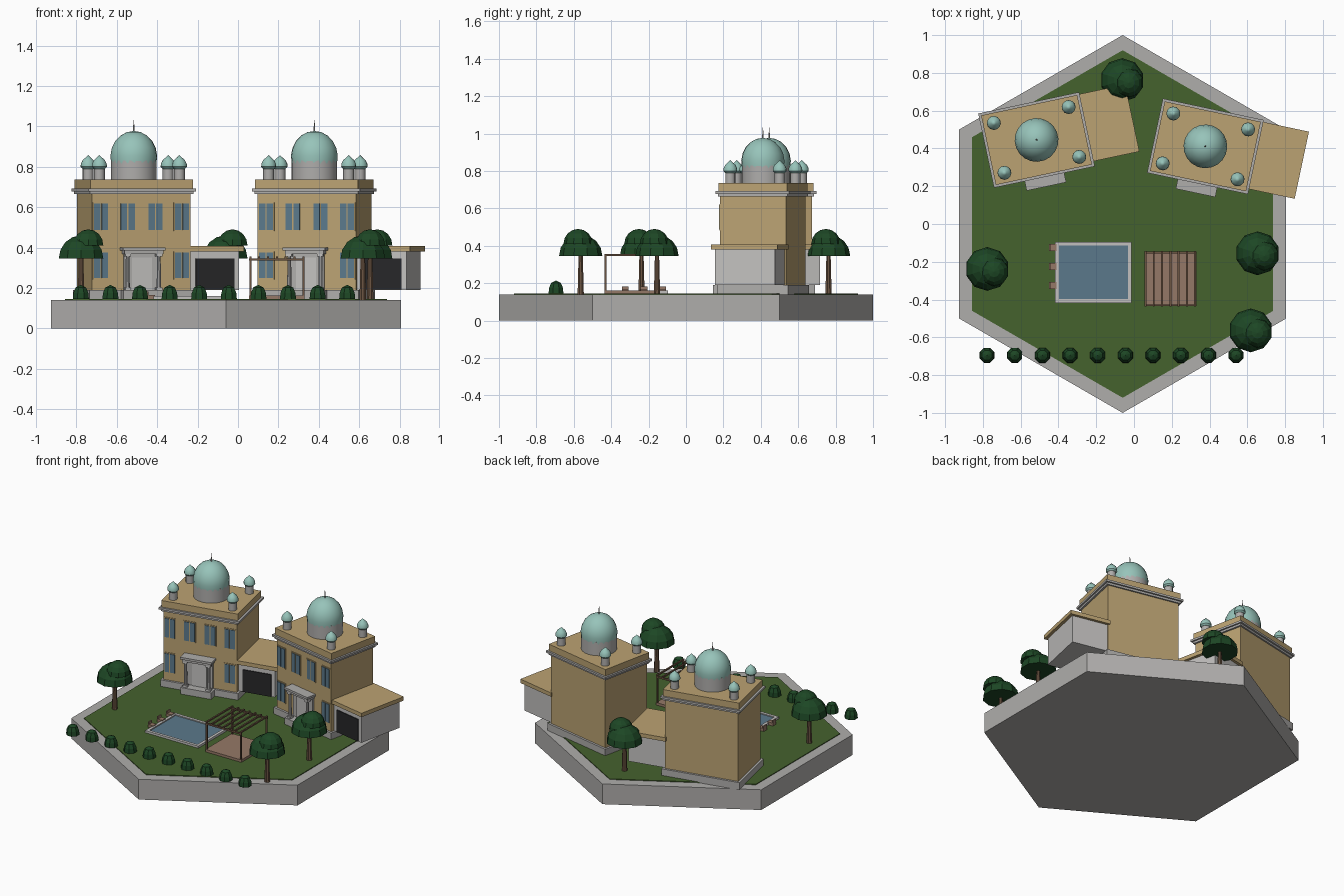
import bpy, bmesh, math
from mathutils import Matrix, Vector

if "Cube" in bpy.data.objects:
    bpy.data.objects.remove(bpy.data.objects["Cube"])


def mat(name, r, g, b):
    m = bpy.data.materials.new(name)
    m.diffuse_color = (r, g, b, 1)
    m.use_nodes = True
    m.node_tree.nodes["Principled BSDF"].inputs["Base Color"].default_value = m.diffuse_color
    return m


SAND = mat("sandstone", .50, .365, .17)
STONE = mat("grey stone", .43, .42, .41)
PALE = mat("pale stone", .54, .53, .52)
TEAL = mat("dome teal", .31, .55, .49)
BLUE = mat("glass blue", .105, .19, .26)
DARK = mat("door charcoal", .02, .02, .022)
LEAF = mat("leaf green", .012, .062, .018)
GRASS = mat("lawn green", .06, .122, .027)
WOOD = mat("wood brown", .15, .09, .055)
DECK = mat("deck brown", .30, .19, .135)

BASE = 0.145   # ground level


def finish(name, bm, m, frame=None, smooth=False):
    bmesh.ops.recalc_face_normals(bm, faces=bm.faces)
    me = bpy.data.meshes.new(name)
    bm.to_mesh(me)
    bm.free()
    me.materials.append(m)
    ob = bpy.data.objects.new(name, me)
    bpy.context.collection.objects.link(ob)
    if frame:
        ob.matrix_world = frame
    if smooth:
        bpy.ops.object.select_all(action='DESELECT')
        ob.select_set(True)
        bpy.context.view_layer.objects.active = ob
        bpy.ops.object.shade_smooth_by_angle(angle=math.radians(35))
    return ob


def box(name, x0, x1, y0, y1, z0, z1, m, frame=None):
    bm = bmesh.new()
    bmesh.ops.create_cube(bm, size=1)
    for v in bm.verts:
        v.co = ((x0 + x1) / 2 + v.co.x * (x1 - x0),
                (y0 + y1) / 2 + v.co.y * (y1 - y0),
                (z0 + z1) / 2 + v.co.z * (z1 - z0))
    return finish(name, bm, m, frame)


def lathe(name, x, y, profile, seg, m, frame=None, smooth=False):
    """Closed solid of revolution from (radius, z) pairs."""
    bm = bmesh.new()
    rings = []
    for r, z in profile:
        if r < 1e-5:
            rings.append([bm.verts.new((x, y, z))])
        else:
            rings.append([bm.verts.new((x + r * math.cos(a), y + r * math.sin(a), z))
                          for a in (2 * math.pi * (i + .5) / seg for i in range(seg))])
    for a, b in zip(rings, rings[1:]):
        for i in range(seg):
            j = (i + 1) % seg
            if len(b) == 1:
                bm.faces.new((a[i], a[j], b[0]))
            elif len(a) == 1:
                bm.faces.new((a[0], b[j], b[i]))
            else:
                bm.faces.new((a[i], a[j], b[j], b[i]))
    for ring in (rings[0], rings[-1]):
        if len(ring) > 1:
            bm.faces.new(ring)
    return finish(name, bm, m, frame, smooth)


def arc(r, z, h, n, start=0.0):
    """Elliptic dome profile; start below zero tucks the base under."""
    out = [(r * math.cos(t), z + h * math.sin(t))
           for t in (start + (math.pi / 2 - start) * i / n for i in range(n))]
    return out + [(0, z + h)]


# Hexagonal plot with lawn
lathe("plot_base", -.06, 0, [(1, 0), (1, .14)], 6, STONE)
lathe("lawn", -.06, 0, [(.92, .135), (.92, BASE)], 6, GRASS)


def window(name, x, z0, z1, f):
    box(name + "_frame", x - .041, x + .041, -.184, -.178, z0 - .006, z1 + .006, SAND, f)
    for s in (-1, 1):
        box(name + "_pane", x + s * .0195 - .016, x + s * .0195 + .016,
            -.188, -.182, z0, z1, BLUE, f)


def house(tag, x, y, angle):
    f = Matrix.Translation((x, y, 0)) @ Matrix.Rotation(math.radians(angle), 4, 'Z')

    def slab(name, w, d, z0, z1, m):
        box(f"{tag}_{name}", -w / 2, w / 2, -d / 2, d / 2, z0, z1, m, f)

    # Main block, cornice and roof
    slab("plinth", .53, .39, .14, .19, STONE)
    slab("walls", .50, .36, .19, .67, SAND)
    slab("cornice_lower", .525, .38, .664, .678, STONE)
    slab("cornice_upper", .546, .402, .678, .692, STONE)
    slab("roof", .52, .376, .692, .737, SAND)

    # Central dome with finial
    lathe(tag + "_drum", 0, 0, [(.113, .73), (.113, .83)], 24, STONE, f, True)
    lathe(tag + "_dome", 0, 0, arc(.116, .848, .129, 6, -.25), 20, TEAL, f, True)
    lathe(tag + "_finial", 0, 0, [(.005, .97), (.003, 1.0), (.001, 1.032)], 8, STONE, f)

    # Corner cupolas
    for sx in (-1, 1):
        for sy in (-1, 1):
            px, py = sx * .2025, sy * .135
            lathe(tag + "_cupola_drum", px, py, [(.027, .73), (.027, .798)], 12, STONE, f, True)
            lathe(tag + "_cupola", px, py,
                  [(.028, .79), (.037, .80), (.036, .815), (.027, .833), (.012, .846), (0, .858)],
                  12, TEAL, f, True)

    # Windows
    for sx in (-1, 1):
        for wx in (.07, .205):
            window(tag + "_upper_window", sx * wx, .488, .618, f)
        window(tag + "_lower_window", sx * .205, .248, .375, f)

    # Entrance portal
    box(tag + "_portal_step", -.105, .105, -.25, -.17, .14, .19, STONE, f)
    box(tag + "_portal_back", -.09, .09, -.19, -.17, .19, .376, STONE, f)
    box(tag + "_portal_door", -.05, .05, -.196, -.185, .19, .35, PALE, f)
    box(tag + "_portal_beam", -.098, .098, -.242, -.175, .368, .385, STONE, f)
    box(tag + "_portal_canopy", -.107, .107, -.252, -.175, .385, .40, STONE, f)
    for sx in (-1, 1):
        cx = sx * .079
        lathe(tag + "_column", cx, -.225, [(.011, .19), (.009, .37)], 10, PALE, f, True)
        for z in (.19, .355):
            box(tag + "_column_block", cx - .015, cx + .015, -.24, -.21, z, z + .013, PALE, f)

    # Garage wing
    box(tag + "_garage", .24, .50, -.155, .172, .19, .38, PALE, f)
    box(tag + "_garage_roof", .24, .52, -.173, .19, .38, .407, SAND, f)
    box(tag + "_garage_door", .28, .475, -.161, -.152, .192, .345, DARK, f)


house("left_house", -.516, .445, 12)
house("right_house", .378, .411, -12)

# Swimming pool
PX0, PX1, PY0, PY1, RIM = -.418, -.012, -.418, -.095, .02
box("pool_water", PX0 + .01, PX1 - .01, PY0 + .01, PY1 - .01, .14, .153, BLUE)
for name, x0, x1, y0, y1 in (("left", PX0, PX0 + RIM, PY0, PY1),
                             ("right", PX1 - RIM, PX1, PY0, PY1),
                             ("front", PX0 + RIM, PX1 - RIM, PY0, PY0 + RIM),
                             ("back", PX0 + RIM, PX1 - RIM, PY1 - RIM, PY1)):
    box("pool_rim_" + name, x0, x1, y0, y1, .14, .16, PALE)

# Poolside seats
for i in range(3):
    y = -.125 - .1 * i
    box("pool_seat", -.45, -.41, y - .018, y + .018, .145, .165, DECK)
    box("pool_seat_back", -.45, -.442, y - .018, y + .018, .165, .182, DECK)

# Pergola
box("pergola_deck", .055, .33, -.435, -.145, .14, .162, DECK)
for x in (.061, .324):
    for y in (-.43, -.15):
        box("pergola_post", x - .005, x + .005, y - .005, y + .005, .16, .345, WOOD)
for y in (-.43, -.15):
    box("pergola_beam", .055, .33, y - .005, y + .005, .335, .346, WOOD)
for i in range(7):
    x = .061 + i * .0438
    box("pergola_slat", x - .005, x + .005, -.437, -.143, .346, .356, WOOD)

# Trees
for x, y in ((-.063, .762), (-.777, -.238), (.654, -.155), (.618, -.563)):
    lathe("tree_trunk", x, y, [(.018, .14), (.012, .36)], 8, WOOD)
    lathe("tree_crown_lower", x, y, arc(.116, .345, .115, 4), 10, LEAF)
    lathe("tree_crown_upper", x + .036, y - .014, arc(.078, .41, .08, 4), 10, LEAF)

# Hedge shrubs
for i in range(10):
    lathe("shrub", -.778 + .1465 * i, -.695,
          [(.043, BASE), (.04, .175), (.028, .202), (0, .215)], 8, LEAF)
